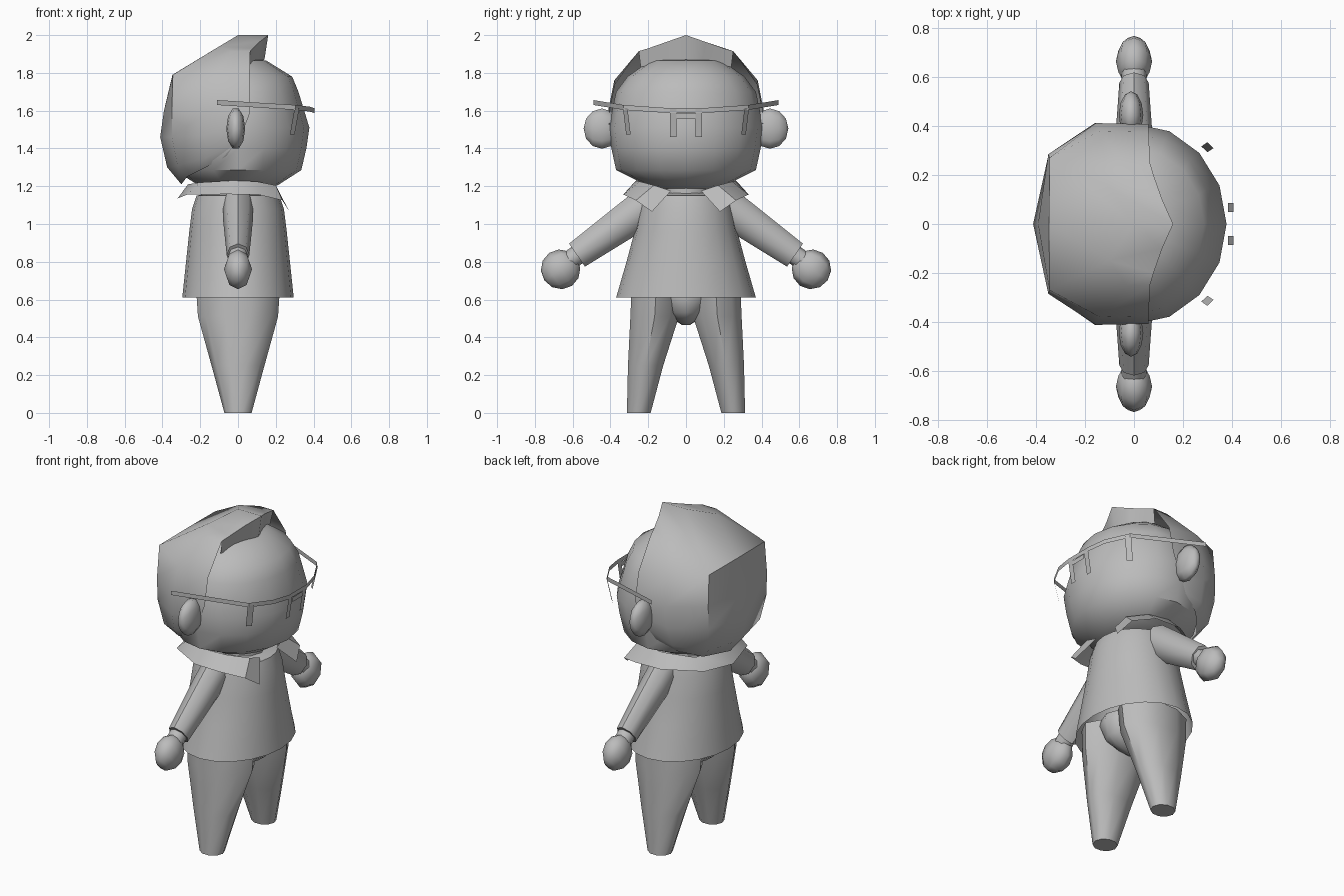
import bpy, bmesh, math
from mathutils import Vector

cube = bpy.data.objects.get("Cube")
if cube:
    bpy.data.objects.remove(cube)

grey = bpy.data.materials.new("plain_grey")
grey.use_nodes = True
GREY = (0.5, 0.5, 0.5, 1)
grey.diffuse_color = GREY
grey.node_tree.nodes["Principled BSDF"].inputs["Base Color"].default_value = GREY


def loft(name, rows, closed=True, caps=True, smooth=50, recalc=True):
    """Skin a list of equally long point rows."""
    bm = bmesh.new()
    grid = [[bm.verts.new(p) for p in row] for row in rows]
    n = len(rows[0])
    for a, b in zip(grid, grid[1:]):
        for i in range(n if closed else n - 1):
            j = (i + 1) % n
            bm.faces.new((a[i], a[j], b[j], b[i]))
    if closed and caps:
        bm.faces.new(grid[0])
        bm.faces.new(grid[-1])
    bmesh.ops.remove_doubles(bm, verts=bm.verts, dist=0.0005)
    if recalc:
        bmesh.ops.recalc_face_normals(bm, faces=bm.faces)
    mesh = bpy.data.meshes.new(name)
    bm.to_mesh(mesh)
    bm.free()
    mesh.materials.append(grey)
    ob = bpy.data.objects.new(name, mesh)
    bpy.context.collection.objects.link(ob)
    bpy.ops.object.select_all(action='DESELECT')
    ob.select_set(True)
    bpy.context.view_layer.objects.active = ob
    bpy.ops.object.shade_smooth_by_angle(angle=math.radians(smooth))
    return ob


def ring(center, u, v, n):
    """Ellipse of n points spanned by half axes u and v."""
    c, u, v = Vector(center), Vector(u), Vector(v)
    return [c + u * math.cos(t) + v * math.sin(t)
            for t in (2 * math.pi * i / n for i in range(n))]


def stack(name, levels, n, caps=True, cy=0):
    """Loft of level ellipses given as (z, x radius, y radius)."""
    return loft(name, [ring((0, cy, z), (rx, 0, 0), (0, ry, 0), n)
                       for z, rx, ry in levels], caps=caps)


def mirrored(half):
    """Complete a row that starts at the side and ends on y = 0."""
    return half + [(x, -y, z) for x, y, z in reversed(half[:-1])]


def ball(name, center, size, axis, n=8, m=6):
    """Faceted ellipsoid with its poles along an axis in the yz plane."""
    a = Vector(axis).normalized()
    side = Vector((1, 0, 0)).cross(a)
    rows = []
    for k in range(m + 1):
        t = math.pi * k / m
        r = max(math.sin(t), 0.002)
        rows.append(ring(Vector(center) - a * size[2] * math.cos(t),
                         (size[0] * r, 0, 0), side * size[1] * r, n))
    return loft(name, rows, smooth=60)


# Head, neck and torso
stack("head", [(1.18, .13, .12), (1.205, .21, .21), (1.285, .335, .37), (1.4, .362, .395),
               (1.51, .378, .41), (1.7, .32, .37), (1.78, .287, .31),
               (1.865, .15, .19), (1.88, .03, .04)], 16)
stack("neck", [(1.1, .16, .14), (1.2, .16, .14)], 12)
stack("shirt", [(.61, .295, .37), (.8, .275, .315), (.96, .258, .272), (1.08, .243, .25),
                (1.15, .22, .23), (1.17, .12, .12)], 20, caps=False)
stack("hips", [(.465, .04, .02), (.49, .13, .06), (.53, .185, .11), (.62, .21, .16),
               (.66, .2, .15)], 12)

# Hair: rows from the nape up to the swept quiff, then folding in under the fringe
hair = [
    [(-.06, .375, 1.36), (-.17, .33, 1.3), (-.27, .22, 1.25), (-.3, 0, 1.21)],
    [(-.02, .395, 1.42), (-.17, .375, 1.35), (-.32, .26, 1.31), (-.375, 0, 1.3)],
    [(.03, .405, 1.5), (-.16, .412, 1.47), (-.35, .28, 1.46), (-.412, 0, 1.46)],
    [(.06, .408, 1.58), (-.155, .412, 1.6), (-.35, .285, 1.6), (-.392, 0, 1.6)],
    [(.06, .375, 1.74), (-.14, .38, 1.76), (-.345, .27, 1.79), (-.347, 0, 1.79)],
    [(.065, .25, 1.915), (-.03, .25, 1.915), (-.1, .15, 1.94), (0, 0, 2.0)],
    [(.065, .25, 1.915), (.08, .2, 1.93), (.115, .1, 1.965), (.16, 0, 2.0)],
    [(.05, .24, 1.83), (.07, .18, 1.845), (.1, .09, 1.86), (.14, 0, 1.87)],
]
loft("hair", [mirrored(r) for r in hair], closed=False, smooth=45)

# Collar: open band with two pointed flaps
collar_top = [(.205, .08, 1.175), (.2, .17, 1.205), (.1, .245, 1.225), (-.03, .265, 1.23),
              (-.2, .2, 1.22), (-.265, 0, 1.21)]
collar_low = [(.272, .18, 1.065), (.235, .265, 1.125), (.11, .33, 1.155), (-.06, .33, 1.158),
              (-.27, .21, 1.155), (-.32, 0, 1.135)]
loft("collar", [mirrored(collar_top), mirrored(collar_low)], closed=False, smooth=40)

# Spectacle brow band: thin sheet sweeping round the face
path = [(-.11, .49, 1.643), (.305, .33, 1.617), (.38, .2, 1.608), (.405, .085, 1.6),
        (.407, 0, 1.598)]
band = mirrored(path)
loft("glasses_brow", [[(x, y, z + d) for x, y, z in band if y] for d in (.013, -.013)],
     closed=False, smooth=20)
loft("glasses_bridge", [[(.405, y, z) for y in (-.05, .05)] for z in (1.585, 1.557)],
     closed=False)

for s, label in ((1, "left"), (-1, "right")):
    # Spectacle tabs hanging from the band
    loft(label + "_nose_tab", [[(x, s * .085, z), (x, s * .05, z)]
                               for x, z in ((.407, 1.61), (.383, 1.46))], closed=False)
    loft(label + "_side_tab", [[(x, s * (y + .012), z), (x + .025, s * (y - .012), z)]
                               for x, y, z in ((.3, .322, 1.615), (.275, .305, 1.475))],
         closed=False)

    # Ears
    ball(label + "_ear", (-.012, s * .445, 1.505), (.05, .112, .097), (0, 1, 0), 10)

    # Sleeve, wrist and hand along one slanted axis
    axis = Vector((0, s * .82, -.57))
    up = Vector((0, s * .57, .82))
    sleeve = [((0, s * .19, 1.11), .08, .1), ((0, s * .3, 1.03), .08, .095),
              ((0, s * .577, .835), .06, .074)]
    loft(label + "_sleeve", [ring(c, (rx, 0, 0), up * r, 8) for c, rx, r in sleeve])
    wrist = [(0, s * .56, .847), (0, s * .64, .79)]
    loft(label + "_wrist", [ring(c, (.052, 0, 0), up * .052, 8) for c in wrist])
    ball(label + "_hand", (0, s * .664, .76), (.074, .106, .104), axis)

    # Tapered trouser legs
    leg = [(0, .25, .072, .066), (.25, .214, .14, .098), (.51, .166, .212, .135),
           (.66, .157, .222, .138)]
    loft(label + "_leg", [ring((0, s * cy, z), (rx, 0, 0), (0, ry, 0), 10)
                          for z, cy, rx, ry in leg])
